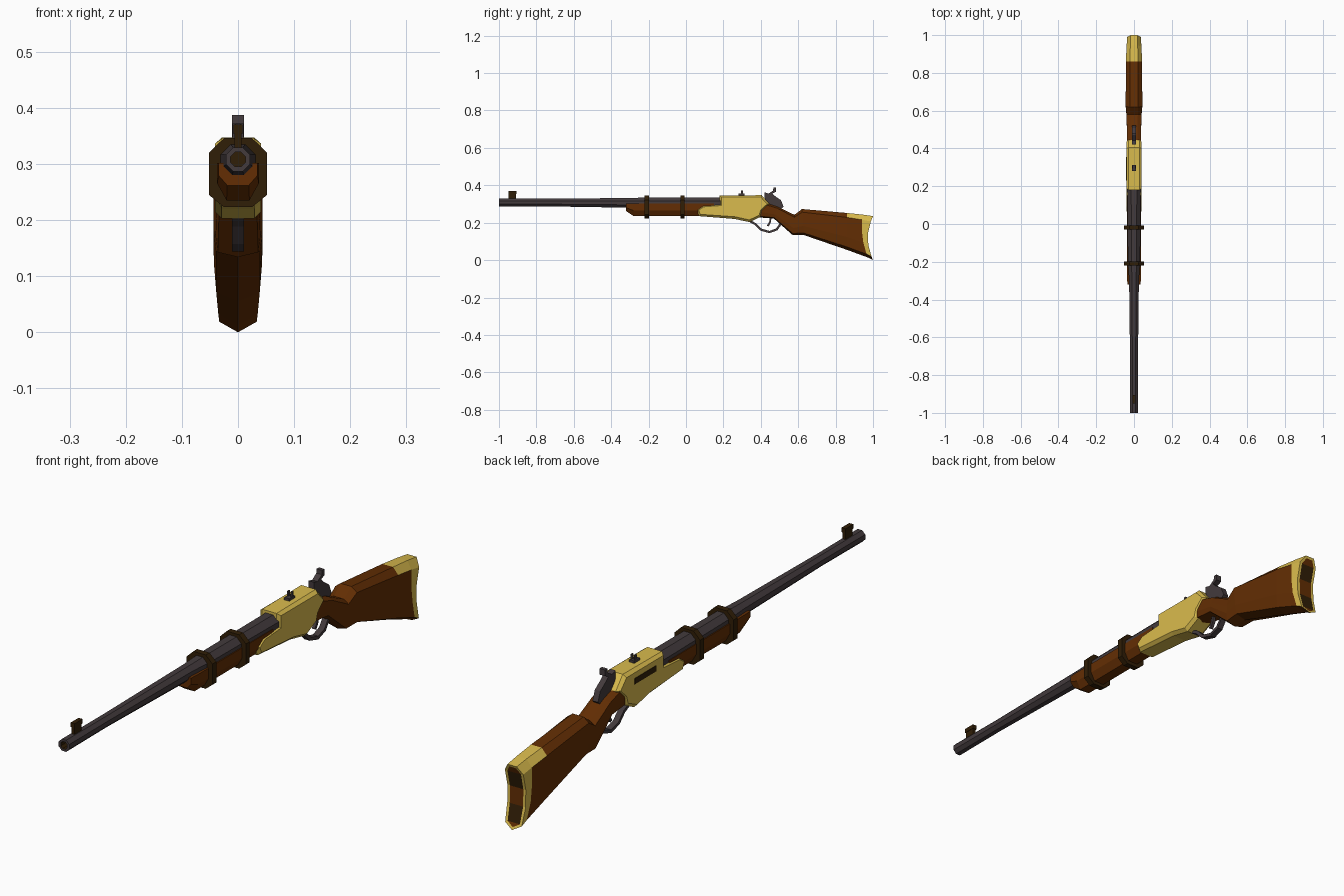
import bpy, bmesh, math
from mathutils import Vector

if "Cube" in bpy.data.objects:
    bpy.data.objects.remove(bpy.data.objects["Cube"])


def material(name, rgb):
    m = bpy.data.materials.new(name)
    m.diffuse_color = (*rgb, 1)
    m.use_nodes = True
    m.node_tree.nodes["Principled BSDF"].inputs["Base Color"].default_value = m.diffuse_color
    return m


BRASS = material("brass", (0.70, 0.50, 0.075))
WOOD = material("walnut_wood", (0.125, 0.027, 0.001))
STEEL = material("gun_steel", (0.056, 0.043, 0.046))
BRONZE = material("dark_bronze", (0.030, 0.013, 0.002))


def finish(name, bm, *mats):
    bmesh.ops.recalc_face_normals(bm, faces=bm.faces[:])
    mesh = bpy.data.meshes.new(name)
    bm.to_mesh(mesh)
    bm.free()
    for m in mats:
        mesh.materials.append(m)
    obj = bpy.data.objects.new(name, mesh)
    bpy.context.collection.objects.link(obj)
    return obj


def loft(rings, caps=True):
    """Skin a list of equal-length point rings."""
    bm = bmesh.new()
    vs = [[bm.verts.new(p) for p in ring] for ring in rings]
    n = len(vs[0])
    for a, b in zip(vs, vs[1:]):
        for i in range(n):
            j = (i + 1) % n
            bm.faces.new((a[i], a[j], b[j], b[i]))
    if caps:
        bm.faces.new(vs[0])
        bm.faces.new(vs[-1])
    return bm, vs


def slab(name, profile, w, chamfer, mat):
    """Side profile (y, z) widened to +-w with chamfered rims."""
    bm = bmesh.new()
    h = w - chamfer
    a = [bm.verts.new((-h, y, z)) for y, z in profile]
    b = [bm.verts.new((h, y, z)) for y, z in profile]
    sides = [bm.faces.new(a), bm.faces.new(b)]
    for i in range(len(a)):
        j = (i + 1) % len(a)
        bm.faces.new((a[i], a[j], b[j], b[i]))
    bmesh.ops.recalc_face_normals(bm, faces=bm.faces[:])
    if chamfer:
        bmesh.ops.inset_individual(bm, faces=sides, thickness=chamfer, depth=chamfer)
    return finish(name, bm, mat)


def box(name, x, y, z, mat):
    bm, _ = loft([[(x[0], yy, z[0]), (x[1], yy, z[0]), (x[1], yy, z[1]), (x[0], yy, z[1])] for yy in y])
    return finish(name, bm, mat)


def strip(name, path, w, thick, mat):
    """Flat bar following a (y, z) path."""
    rings = []
    for i, p in enumerate(path):
        q, r = path[max(i - 1, 0)], path[min(i + 1, len(path) - 1)]
        d = Vector((r[0] - q[0], r[1] - q[1])).normalized() * thick / 2
        o, u = (p[0] - d.y, p[1] + d.x), (p[0] + d.y, p[1] - d.x)
        rings.append([(-w, *o), (w, *o), (w, *u), (-w, *u)])
    bm, _ = loft(rings)
    return finish(name, bm, mat)


# Barrel with open bore: (y, radius, centre height)
stations = [(-0.9, 0.014, 0.308), (-1, 0.014, 0.308), (-1, 0.023, 0.308), (-0.77, 0.022, 0.308),
            (-0.3, 0.028, 0.306), (-0.2, 0.035, 0.303), (0.2, 0.039, 0.300)]
rings = []
for y, r, zc in stations:
    rings.append([(r * math.cos(t), y, zc + r * math.sin(t))
                  for t in (math.pi * (2 * k + 1) / 8 for k in range(8))])
bm, _ = loft(rings)
for f in bm.faces:  # dark bore
    f.material_index = int(all(math.hypot(v.co.x, v.co.z - 0.308) < 0.015 for v in f.verts))
finish("barrel", bm, STEEL, BRONZE)

# Forend: (y, half width, top, shoulder, bottom)
rings = []
for y, w, zt, zs, zb in [(-0.32, 0.035, 0.302, 0.28, 0.262), (-0.28, 0.037, 0.302, 0.265, 0.235),
                         (0.15, 0.037, 0.302, 0.265, 0.237)]:
    rings.append([(-w, y, zt), (-w, y, zs), (-w * 0.55, y, zb), (w * 0.55, y, zb), (w, y, zs), (w, y, zt)])
finish("forend", loft(rings)[0], WOOD)

# Barrel bands
for name, yc in (("front_band", -0.21), ("rear_band", -0.018)):
    half = [(0.025, 0.346), (0.052, 0.32), (0.052, 0.245), (0.025, 0.223)]
    outline = half + [(-x, z) for x, z in reversed(half)]
    finish(name, loft([[(x, y, z) for x, z in outline] for y in (yc - 0.011, yc + 0.011)])[0], BRONZE)

# Receiver
slab("receiver", [(0.18, 0.345), (0.405, 0.347), (0.446, 0.30), (0.41, 0.262), (0.40, 0.232),
                  (0.34, 0.203), (0.26, 0.220), (0.07, 0.235), (0.056, 0.27), (0.09, 0.296),
                  (0.18, 0.30)], 0.041, 0.012, BRASS)
box("ejection_slot", (-0.0425, -0.038), (0.23, 0.355), (0.295, 0.316), BRONZE)

# Stock: (top y, top z, bottom y, bottom z, half width, rear hollow)
sections = [(0.41, 0.312, 0.39, 0.228, 0.036, 0), (0.49, 0.285, 0.47, 0.222, 0.037, 0),
            (0.58, 0.242, 0.57, 0.134, 0.040, 0), (0.62, 0.273, 0.63, 0.134, 0.044, 0),
            (0.86, 0.252, 0.86, 0.055, 0.043, 0), (0.945, 0.243, 0.972, 0.014, 0.039, 0.016),
            (1.0, 0.235, 1.0, 0.0, 0.037, 0.028)]
levels = [(1, 0.5), (0.88, 1), (0.62, 1), (0.35, 1), (0.08, 0.9), (0, 0)]
levels += [(t, -f) for t, f in reversed(levels[:-1])]
rings = []
for ty, tz, by, bz, w, hollow in sections:
    rings.append([(w * f, by + (ty - by) * t - hollow * 4 * t * (1 - t), bz + (tz - bz) * t)
                  for t, f in levels])
bm, vs = loft(rings, caps=False)
bm.faces.new(vs[0])
end = vs[-1]
cap = [bm.faces.new((end[i], end[i + 1], end[9 - i], end[10 - i])) for i in range(4)]
cap.append(bm.faces.new((end[4], end[5], end[6])))
bmesh.ops.recalc_face_normals(bm, faces=bm.faces[:])
# Brass butt rim and top tang, wood underside, banded back panel
for f in bm.faces:
    c = f.calc_center_median()
    rim = c.y > 0.94 and f.normal.z > -0.6
    f.material_index = int(rim or (c.y > 0.87 and f.normal.z > 0.3))
bmesh.ops.inset_region(bm, faces=cap, thickness=0.010, depth=0)
for i, f in enumerate(cap):
    f.material_index = 2 * (i % 2)
finish("stock", bm, WOOD, BRASS, BRONZE)

# Lever guard and trigger
strip("lever_guard", [(0.345, 0.206), (0.37, 0.193), (0.40, 0.163), (0.446, 0.150),
                      (0.485, 0.164), (0.507, 0.195), (0.50, 0.22)], 0.011, 0.012, STEEL)
strip("trigger", [(0.452, 0.232), (0.45, 0.205), (0.437, 0.182)], 0.006, 0.010, STEEL)

# Hammer
slab("hammer", [(0.42, 0.362), (0.42, 0.335), (0.44, 0.29), (0.50, 0.265), (0.522, 0.285), (0.508, 0.32),
                (0.475, 0.343), (0.462, 0.356), (0.482, 0.365), (0.481, 0.387), (0.467, 0.387),
                (0.466, 0.372), (0.442, 0.356)], 0.011, 0, STEEL)

# Sights
box("rear_sight_base", (-0.01, 0.01), (0.28, 0.312), (0.34, 0.355), STEEL)
for side in (-1, 1):
    x = sorted((side * 0.004, side * 0.01))
    box("rear_sight_ear", x, (0.295, 0.306), (0.35, 0.372), STEEL)
box("front_sight_stem", (-0.006, 0.006), (-0.948, -0.908), (0.325, 0.36), BRONZE)
box("front_sight_top", (-0.008, 0.008), (-0.95, -0.905), (0.354, 0.37), BRONZE)
